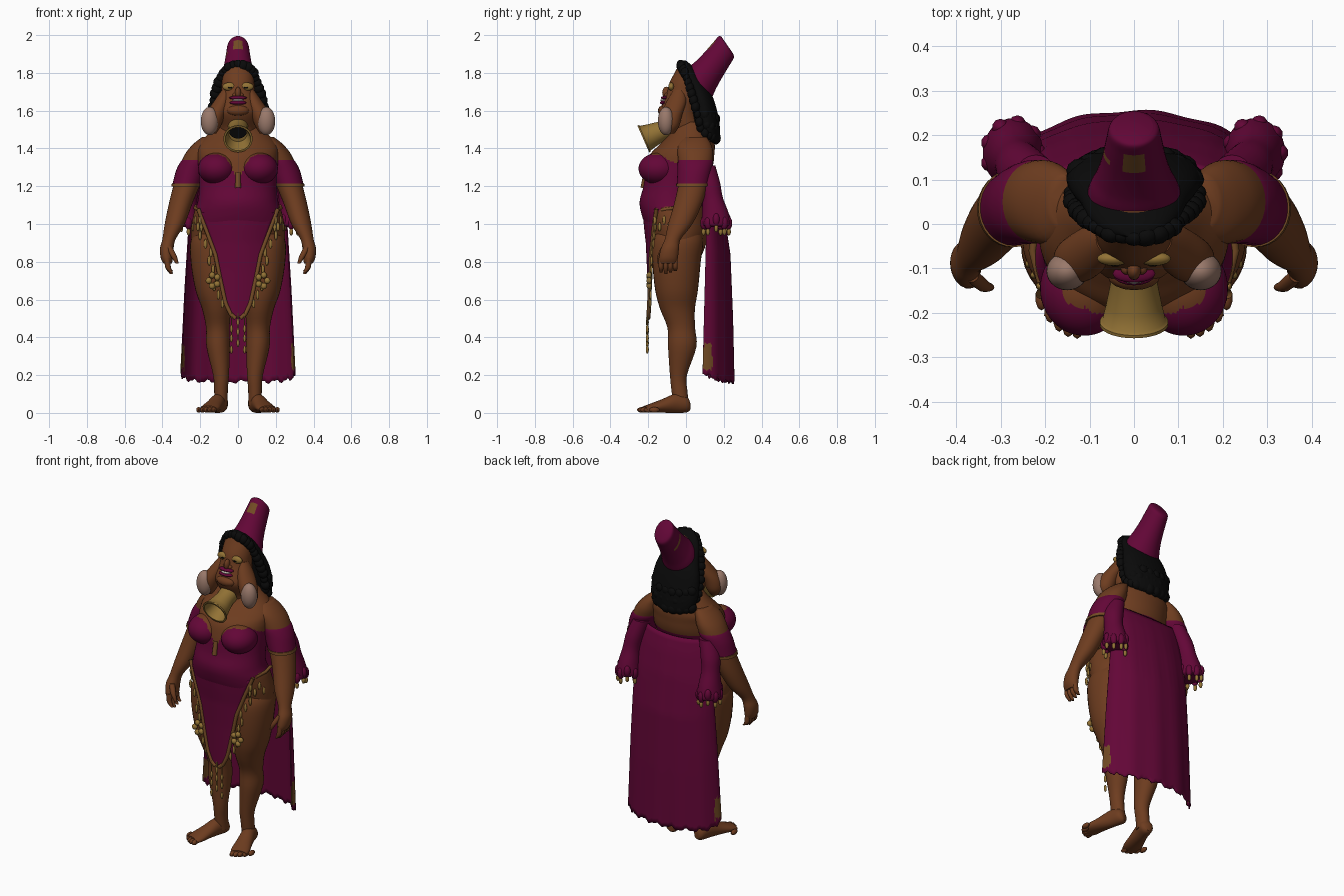
import bpy, bmesh, random
from math import sin, cos, pi, radians
from mathutils import Matrix, Vector

random.seed(4)
if "Cube" in bpy.data.objects:
    bpy.data.objects.remove(bpy.data.objects["Cube"])


def material(name, rgb):
    m = bpy.data.materials.new(name)
    m.use_nodes = True
    m.diffuse_color = (*rgb, 1)
    m.node_tree.nodes["Principled BSDF"].inputs["Base Color"].default_value = (*rgb, 1)
    return m


SKIN = material("brown skin", (.155, .046, .014))
CLOTH = material("magenta cloth", (.125, .002, .038))
HAIR = material("black hair", (.003, .003, .003))
GOLD = material("gold", (.29, .17, .036))
TRIM = material("bronze trim", (.17, .07, .018))
PALE = material("pale pink", (.32, .19, .145))
TEETH = material("teeth", (.55, .5, .43))


def lerp(t, table):
    """Piecewise linear lookup in pairs."""
    for (a, x), (b, y) in zip(table, table[1:]):
        if t <= b:
            return x + (y - x) * max(0, (t - a) / (b - a))
    return table[-1][1]


def finish(name, bm, mats, rule=None, matrix=None):
    bmesh.ops.recalc_face_normals(bm, faces=bm.faces)
    for f in bm.faces:
        f.smooth = True
        if rule:
            f.material_index = rule(f.calc_center_median())
    if matrix:
        bm.transform(matrix)
    mesh = bpy.data.meshes.new(name)
    bm.to_mesh(mesh)
    bm.free()
    for m in mats:
        mesh.materials.append(m)
    ob = bpy.data.objects.new(name, mesh)
    bpy.context.collection.objects.link(ob)
    return ob


def loft(name, rings, mats, s=1, sides=32, sub=4, rule=None, matrix=None):
    """Smooth skin through elliptical rings (z, cx, cy, rx, ry); s mirrors cx."""
    pts = [Vector(r) for r in rings]
    ext = [pts[0]] + pts + [pts[-1]]
    path = []
    for a, b, c, d in zip(ext, ext[1:], ext[2:], ext[3:]):
        for i in range(sub):
            t = i / sub
            path.append(b + (c - a) * (t / 2) + (2 * a - 5 * b + 4 * c - d) * (t * t / 2)
                        + (3 * b - a - 3 * c + d) * (t ** 3 / 2) if sub > 1 else b)
    path.append(pts[-1])
    bm = bmesh.new()
    rows = [[bm.verts.new((s * cx + rx * cos(2 * pi * i / sides), cy + ry * sin(2 * pi * i / sides), z))
             for i in range(sides)] for z, cx, cy, rx, ry in path]
    for p, q in zip(rows, rows[1:]):
        for i in range(sides):
            j = (i + 1) % sides
            bm.faces.new((p[i], p[j], q[j], q[i]))
    bm.faces.new(rows[0])
    bm.faces.new(rows[-1])
    return finish(name, bm, mats, rule, matrix)


def body(rows):
    """Rings from (z, half width, front y, back y)."""
    return [(z, 0, (f + b) / 2, w, (b - f) / 2) for z, w, f, b in rows]


def blobs(name, items, mats, rule=None, seg=16):
    """One object of ellipsoids given as (centre, radii)."""
    bm = bmesh.new()
    for loc, size in items:
        bmesh.ops.create_uvsphere(bm, u_segments=seg, v_segments=seg // 2 + 2, radius=1,
                                  matrix=Matrix.Translation(loc) @ Matrix.Diagonal((*size, 1)))
    return finish(name, bm, mats, rule)


def sheet(name, fn, nu, nv, mats, rule=None):
    bm = bmesh.new()
    g = [[bm.verts.new(fn(2 * i / nu - 1, j / nv)) for i in range(nu + 1)] for j in range(nv + 1)]
    for a, b in zip(g, g[1:]):
        for i in range(nu):
            bm.faces.new((a[i], a[i + 1], b[i + 1], b[i]))
    ob = finish(name, bm, mats, rule)
    ob.modifiers.new("thickness", 'SOLIDIFY').thickness = .006


def cord(name, points, radius, mat):
    cu = bpy.data.curves.new(name, 'CURVE')
    cu.dimensions = '3D'
    cu.bevel_depth = radius
    cu.bevel_resolution = 2
    sp = cu.splines.new('POLY')
    sp.points.add(len(points) - 1)
    for p, co in zip(sp.points, points):
        p.co = (*co, 1)
    cu.materials.append(mat)
    bpy.context.collection.objects.link(bpy.data.objects.new(name, cu))


# Dress outline rules
PANEL = [(.5, .012), (.52, .038), (.58, .066), (.7, .092), (.84, .12), (.96, .165), (1.09, .215)]
NECK = [(0, 1.25), (.02, 1.27), (.04, 1.315), (.07, 1.355), (.11, 1.37), (.17, 1.365), (.21, 1.325)]


def dress(c):
    low = c.z > 1.09 or (c.y < 0 and abs(c.x) < lerp(c.z, PANEL))
    return int(low and c.z < (lerp(abs(c.x), NECK) if c.y < .02 else 1.29))


def panel_point(u, z):
    x = u * lerp(z, PANEL)
    return (x, lerp(z, [(.5, -.2), (.75, -.206), (.9, -.213), (.98, -.222), (1.06, -.229), (1.1, -.237)])
            + 1.7 * x * x, z)


# Torso and bust
loft("torso", body([(.78, .15, -.1, .05), (.85, .23, -.17, .09), (.95, .25, -.2, .12),
                    (1.05, .235, -.235, .11), (1.12, .213, -.245, .09), (1.2, .205, -.225, .1),
                    (1.3, .21, -.21, .14), (1.37, .214, -.188, .15), (1.42, .207, -.14, .152),
                    (1.48, .155, -.085, .14), (1.54, .095, -.06, .11)]),
     [SKIN, CLOTH], sides=128, sub=10, rule=dress)
blobs("bust", [((s * .112, -.145, 1.293), (.099, .106, .084)) for s in (-1, 1)], [SKIN, CLOTH], dress, 80)
cord("bodice_clasp", [(0, -.21, 1.27), (0, -.226, 1.19)], .015, TRIM)

# Front skirt panel, trim and hanging ornaments
sheet("skirt_panel", lambda u, v: panel_point(u, 1.06 - .56 * v), 16, 28, [CLOTH])
for s, side in ((-1, "right"), (1, "left")):
    cord(side + "_skirt_trim", [panel_point(s, .5 + .58 * i / 24) for i in range(25)], .011, TRIM)
    cord(side + "_hip_trim", [(s * .21, -.13, 1.075), (s * .228, -.06, 1.085), (s * .222, 0, 1.095)], .009, TRIM)
    leaves = []
    for i in range(10):
        x, y, z = panel_point(s, .6 + .045 * i)
        leaves.append(((x + s * (.012 + .012 * (i % 3)), y + .004, z - .02), (.009, .007, .026)))
    leaves += [((s * (.13 + .025 * cos(a)), -.195, .7 + .03 * sin(a)), (.017, .014, .017))
               for a in (0, 1.3, 2.5, 3.8, 5)]
    leaves += [((s * (.2 + .012 * i), -.165 + .025 * i, 1.02 - .035 * (i % 2)), (.009, .009, .024)) for i in range(4)]
    blobs(side + "_hip_ornaments", leaves, [GOLD], seg=10)
tips = [((x, -.205, z - abs(x)), (.008, .008, .022)) for x in (-.035, 0, .035) for z in (.37, .43, .48)]
blobs("tip_ornaments", tips, [GOLD], seg=10)
for x in (-.035, 0, .035):
    cord("tip_chain", [(x, -.205, .53), (x, -.205, .38)], .003, GOLD)

# Limbs and sleeves
for s, side in ((-1, "right"), (1, "left")):
    loft(side + "_leg", [(.04, .09, -.025, .036, .042), (.12, .09, -.035, .036, .042), (.2, .09, -.04, .042, .045),
                         (.35, .105, -.02, .062, .075), (.45, .107, -.025, .062, .073),
                         (.55, .113, -.045, .077, .092), (.65, .125, -.05, .1, .113), (.8, .135, -.05, .115, .128),
                         (.92, .138, -.042, .11, .132), (1, .12, -.04, .07, .09)], [SKIN], s)
    turn = Matrix.Translation((s * .09, 0, 0)) @ Matrix.Rotation(s * radians(17), 4, 'Z') \
        @ Matrix(((1, 0, 0, 0), (0, 0, -1, 0), (0, 1, 0, 0), (0, 0, 0, 1)))
    loft(side + "_foot", [(-.02, 0, .035, .02, .022), (0, 0, .045, .038, .043), (.06, 0, .05, .04, .05),
                          (.13, 0, .037, .046, .036), (.19, 0, .026, .052, .025), (.23, 0, .02, .047, .017)],
         [SKIN], matrix=turn)
    toes = [(s * (.128 + .02 * i), -.231 + .004 * i * i, .016) for i in range(5)]
    blobs(side + "_toes", [(t, (.014, .028, .015)) for t in toes], [SKIN], seg=10)
    loft(side + "_arm", [(1.46, .15, .05, .04, .06), (1.42, .18, .045, .06, .088), (1.36, .21, .05, .076, .094),
                         (1.25, .255, .045, .073, .08), (1.12, .3, .015, .063, .075), (1, .335, -.03, .053, .064),
                         (.92, .365, -.07, .035, .042), (.87, .377, -.085, .036, .048),
                         (.82, .377, -.093, .032, .05), (.79, .372, -.096, .022, .045)], [SKIN], s)
    for i in range(4):
        y = -.132 + .025 * i
        loft(side + "_finger", [(.82, .375, y, .014, .013), (.77, .37, y, .015, .013),
                                (.735 + .008 * abs(i - 1), .352, y, .008, .008)], [SKIN], s, 10)
    loft(side + "_thumb", [(.88, .365, -.115, .016, .016), (.83, .34, -.138, .016, .014),
                           (.79, .322, -.142, .008, .008)], [SKIN], s, 10)
    loft(side + "_sleeve", [(1.345, .216, .05, .074, .09), (1.325, .226, .05, .081, .094),
                            (1.28, .248, .045, .081, .09), (1.205, .273, .035, .075, .084)], [CLOTH], s)
    loft(side + "_sleeve_trim", [(1.215, .27, .036, .08, .088), (1.198, .276, .034, .077, .086)], [TRIM], s, sub=1)
    # Flared sleeve drape hanging behind the arm
    loft(side + "_sleeve_drape", [(1.31, .22, .1, .05, .055), (1.22, .25, .12, .055, .06), (1.14, .265, .14, .05, .055),
                                  (1.06, .27, .155, .06, .07), (1, .272, .16, .068, .078), (.985, .272, .16, .05, .06)],
         [CLOTH], s)
    ring = [2 * pi * i / 9 for i in range(9)]
    blobs(side + "_drape_folds", [((s * .272 + .056 * cos(a), .16 + .066 * sin(a), 1.01 + .012 * cos(3 * a)),
                                   (.02, .02, .035)) for a in ring], [CLOTH], seg=10)
    blobs(side + "_drape_beads", [((s * .272 + .058 * cos(a), .16 + .068 * sin(a), .965 + .012 * cos(3 * a)),
                                   (.011, .011, .02)) for a in ring], [GOLD], seg=10)


# Cape
def cape_point(u, v):
    z = (1.28 + .05 * u * u) * (1 - v) + v * (.165 + .05 * u ** 4 + .008 * sin(u * 31) + .005 * sin(u * 67))
    w = lerp(v, [(0, .235), (.3, .262), (.6, .283), (1, .305)])
    side = lerp(v, [(0, .07), (.25, .11), (1, .09)])
    back = lerp(v, [(0, .143), (.08, .172), (.2, .202), (.4, .235), (.7, .248), (1, .255)])
    a = u * pi / 2
    return (w * sin(a), side + (back - side) * cos(a) + .003 * v * sin(u * 18), z)


sheet("cape", cape_point, 72, 40, [CLOTH, TRIM], lambda c: int(abs(c.x) > .287 and .23 < c.z < .36))

# Head and cheek pouches
loft("head", body([(1.42, .1, -.08, .1), (1.5, .1, -.09, .09), (1.56, .108, -.125, .07), (1.6, .11, -.137, .06),
                   (1.65, .1, -.118, .06), (1.7, .088, -.1, .07), (1.75, .086, -.087, .08),
                   (1.81, .075, -.055, .07), (1.86, .03, -.03, .0)]), [SKIN])
for s, side in ((-1, "right"), (1, "left")):
    loft(side + "_cheek", [(1.71, .06, -.035, .025, .03), (1.65, .085, -.05, .042, .052),
                           (1.58, .12, -.075, .052, .055), (1.52, .135, -.08, .045, .045),
                           (1.48, .135, -.08, .02, .02)], [SKIN], s)
    blobs(side + "_cheek_pouch", [((s * .15, -.106, 1.545), (.047, .043, .075))], [PALE], seg=28)
    blobs(side + "_eyelid", [((s * .046, -.078, 1.727), (.037, .016, .022))], [GOLD])
    blobs(side + "_eye", [((s * .042, -.091, 1.722), (.013, .005, .005))], [HAIR])
blobs("nose", [((0, -.104, 1.695), (.016, .022, .032)), ((.016, -.1, 1.683), (.014, .014, .012)),
               ((-.016, -.1, 1.683), (.014, .014, .012))], [SKIN])
blobs("lips", [((0, -.112, 1.668), (.048, .02, .01)), ((0, -.117, 1.642), (.045, .021, .011))], [CLOTH])
blobs("teeth", [((0, -.117, 1.655), (.03, .018, .008))], [TEETH])
blobs("chin", [((0, -.115, 1.6), (.06, .034, .03))], [SKIN])

# Hair: full cap with curls sunk along its edge
loft("hair", body([(1.43, .08, .08, .17), (1.46, .13, .06, .18), (1.55, .152, .035, .175), (1.65, .143, .02, .15),
                   (1.72, .122, .0, .12), (1.79, .102, -.028, .075), (1.84, .07, -.035, .03), (1.865, .03, -.03, .0)]),
     [HAIR])
EDGE = [(0, -.03, 1.845), (.05, -.022, 1.83), (.08, -.006, 1.8), (.1, .012, 1.75), (.12, .03, 1.69),
        (.133, .05, 1.62), (.135, .07, 1.54), (.115, .085, 1.48)]
curls = []
for s in (-1, 1):
    for p, q in zip(EDGE, EDGE[1:]):
        for t in (0, .5):
            x, y, z = Vector(p).lerp(Vector(q), t)
            r = random.uniform(.022, .032)
            curls.append(((s * x, y, z), (r, r * .8, r)))
for k in range(3):
    for i in range(9):
        a = pi * (i + .5 * (k % 2)) / 9
        r = random.uniform(.026, .036)
        curls.append(((.124 * cos(a), .1 + .057 * sin(a), 1.48 - .025 * sin(a) + .05 * k), (r, r * .8, r)))
blobs("hair_curls", curls, [HAIR], seg=12)

# Leaning hat with a slanted top, a bronze patch on its front and a small stripe
slant = Matrix.Identity(4)
slant[2][1] = -.35
loft("hat", [(-.04, 0, 0, .108, .1), (0, 0, 0, .099, .094), (.04, 0, 0, .086, .085), (.1, 0, 0, .073, .077),
             (.18, 0, 0, .062, .07), (.218, 0, 0, .056, .066), (.229, 0, 0, .042, .052)], [CLOTH, TRIM], sides=48, sub=6,
     rule=lambda c: int((c.y < 0 and abs(c.x) < .026 and .13 < c.z < .19)
                        or (c.x < -.03 and abs(c.y) < .045 and .125 < c.z < .136)),
     matrix=Matrix.Translation((0, .085, 1.76)) @ Matrix.Rotation(radians(-36), 4, 'X') @ slant)

# Gold horn under the chin
aim = Matrix.Translation((0, -.128, 1.493)) @ Vector((0, -.91, -.4)).to_track_quat('Z', 'Y').to_matrix().to_4x4()
loft("horn", [(z, 0, 0, r, r) for z, r in ((-.04, .054), (0, .052), (.06, .063), (.095, .071), (.1, .077), (.107, .077),
                                          (.107, .067), (.09, .061), (.03, .049))], [GOLD], sub=1, sides=40, matrix=aim)
loft("horn_hole", [(.025, 0, .008, .045, .036), (.038, 0, .008, .045, .036)], [HAIR], sub=1, matrix=aim)

# Keep sharp edges crisp
bpy.ops.object.select_all(action='DESELECT')
for ob in bpy.context.scene.objects:
    if ob.type == 'MESH':
        ob.select_set(True)
        bpy.context.view_layer.objects.active = ob
bpy.ops.object.shade_smooth_by_angle(angle=radians(50))
